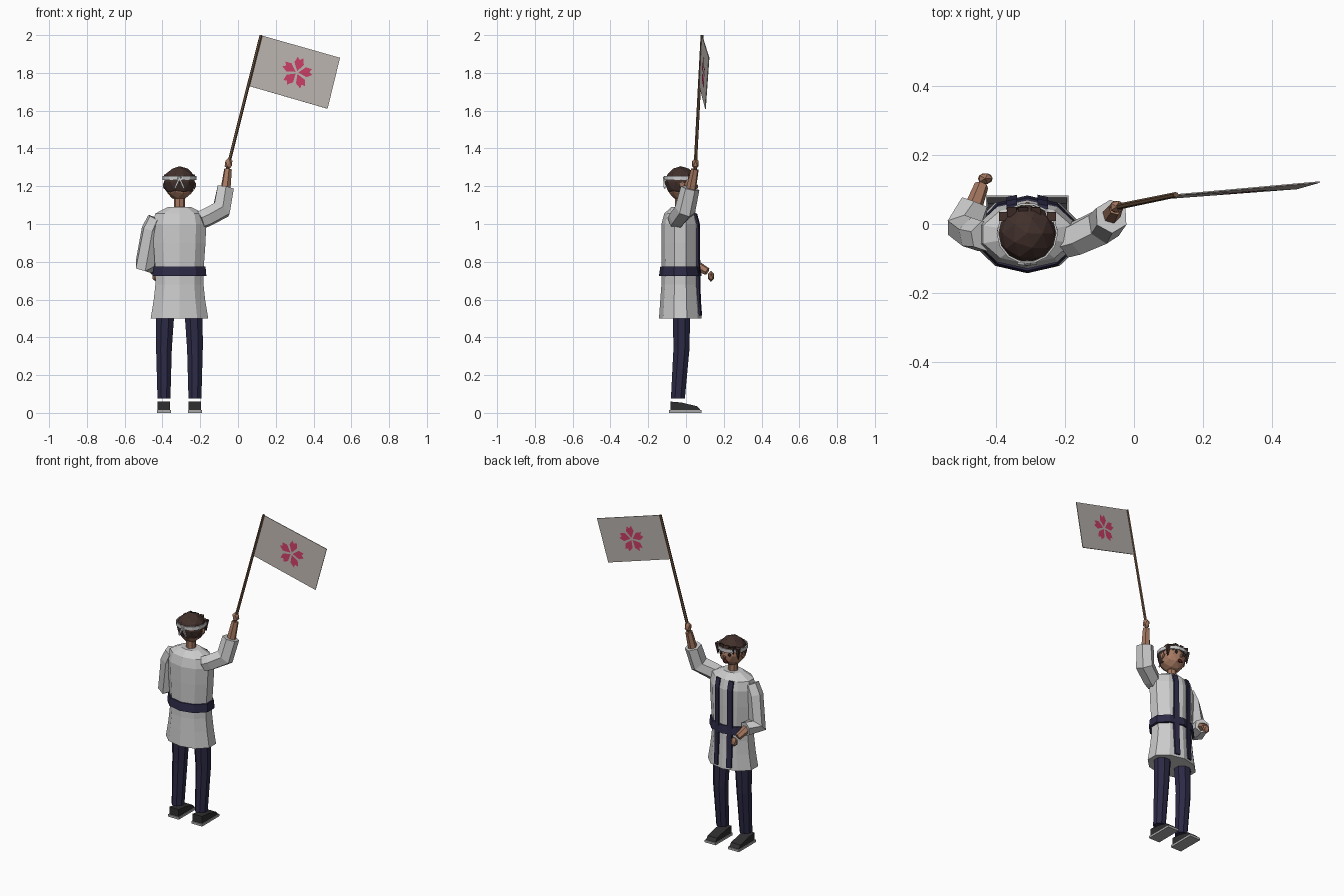
import bpy, bmesh, math
from mathutils import Vector, Matrix

if "Cube" in bpy.data.objects:
    bpy.data.objects.remove(bpy.data.objects["Cube"])

CX, CY = -0.31, -0.03          # body axis


def material(name, r, g, b):
    m = bpy.data.materials.new(name)
    m.diffuse_color = (r, g, b, 1)
    m.use_nodes = True
    m.node_tree.nodes["Principled BSDF"].inputs["Base Color"].default_value = m.diffuse_color
    return m


CLOTH = material("pale_cloth", 0.72, 0.72, 0.74)
NAVY = material("navy", 0.025, 0.023, 0.06)
SKIN = material("skin", 0.38, 0.19, 0.12)
HAIR = material("hair", 0.055, 0.03, 0.025)
DARK = material("dark", 0.03, 0.028, 0.03)
SOLE = material("sole", 0.4, 0.4, 0.4)
WOOD = material("wood", 0.16, 0.09, 0.05)
FLAG = material("flag_cloth", 0.5, 0.46, 0.43)
PINK = material("flower_pink", 0.6, 0.05, 0.14)
MOUTH = material("mouth_red", 0.09, 0.015, 0.015)


def finish(bm, name, mat):
    bmesh.ops.recalc_face_normals(bm, faces=bm.faces)
    me = bpy.data.meshes.new(name)
    bm.to_mesh(me)
    bm.free()
    me.materials.append(mat)
    ob = bpy.data.objects.new(name, me)
    bpy.context.collection.objects.link(ob)
    return ob


def skin_rings(name, rings, mat, cap=True):
    bm = bmesh.new()
    vs = [[bm.verts.new(p) for p in r] for r in rings]
    n = len(vs[0])
    for a, b in zip(vs, vs[1:]):
        for i in range(n):
            j = (i + 1) % n
            bm.faces.new((a[i], a[j], b[j], b[i]))
    if cap:
        bm.faces.new(vs[0])
        bm.faces.new(vs[-1])
    return finish(bm, name, mat)


def loft(name, rows, mat, n, phase=0, cap=True):
    # rows: x, y, z, rx, ry of horizontal rings
    return skin_rings(name, [[(x + rx * math.cos(phase + 2 * math.pi * i / n),
                               y + ry * math.sin(phase + 2 * math.pi * i / n), z)
                              for i in range(n)] for x, y, z, rx, ry in rows], mat, cap)


def tube(name, path, mat, n=6):
    # path: x, y, z, radius; rings are turned to follow the path
    pts = [Vector(p[:3]) for p in path]
    rings, side = [], None
    for k, p in enumerate(pts):
        a = (p - pts[k - 1]).normalized() if k else Vector()
        b = (pts[k + 1] - p).normalized() if k < len(pts) - 1 else Vector()
        t = (a + b).normalized()
        side = t.orthogonal() if side is None else side - t * side.dot(t)
        side.normalize()
        up = t.cross(side)
        r = path[k][3]
        rings.append([p + r * (side * math.cos(2 * math.pi * i / n) + up * math.sin(2 * math.pi * i / n))
                      for i in range(n)])
    return skin_rings(name, rings, mat)


def ball(name, loc, size, mat, sub=1, keep=None):
    bm = bmesh.new()
    bmesh.ops.create_icosphere(bm, subdivisions=sub, radius=1)
    if keep:
        bad = [f for f in bm.faces if not keep(f.calc_center_median())]
        bmesh.ops.delete(bm, geom=bad, context='FACES')
    bm.transform(Matrix.Translation(loc) @ Matrix.Diagonal((*size, 1)))
    return finish(bm, name, mat)


def prism(name, profile, x0, x1, mat):
    # side profile (y, z) extruded across x
    return skin_rings(name, [[(x, y, z) for y, z in profile] for x in (x0, x1)], mat)


# tunic: z, half width, half depth
TUNIC = [(0.50, 0.160, 0.113), (0.60, 0.143, 0.106), (0.68, 0.134, 0.100), (0.75, 0.134, 0.098),
         (0.90, 0.145, 0.100), (1.00, 0.149, 0.100), (1.055, 0.135, 0.085), (1.09, 0.065, 0.048)]
PH = math.pi / 2
loft("tunic", [(CX, CY, z, rx, ry) for z, rx, ry in TUNIC], CLOTH, 10, PH)
loft("belt", [(CX, CY, 0.725, 0.15, 0.113), (CX, CY, 0.775, 0.145, 0.106)], NAVY, 10, PH)

# navy stripes lying on the tunic front
for s, tag in ((-1, "left"), (1, "right")):
    rings = []
    for z, rx, ry in [(0.515, 0.158, 0.112)] + TUNIC[1:7]:
        ring = []
        for dx, lift in ((0.03, 0.0), (0.06, 0.0), (0.06, 0.01), (0.03, 0.01)):
            y = CY + ry * (1 - 0.19 * dx / (0.588 * rx)) + lift
            if z in (0.75, 0.68) and lift:
                y += 0.004
            ring.append((CX + s * dx, y, z))
        rings.append(ring)
    skin_rings("stripe_" + tag, rings, NAVY)

    # trouser leg, shoe and sole
    x = CX + s * 0.082
    loft("trouser_" + tag, [(x, -0.043, 0.075, 0.037, 0.04), (x, -0.024, 0.34, 0.045, 0.046),
                            (x - s * 0.008, -0.024, 0.56, 0.053, 0.05)], NAVY, 8, math.pi / 8)
    prism("shoe_" + tag, [(-0.083, 0.013), (-0.083, 0.06), (-0.025, 0.055), (0.06, 0.035), (0.078, 0.013)],
          x - 0.033, x + 0.033, DARK)
    prism("sole_" + tag, [(-0.09, 0), (-0.09, 0.014), (0.083, 0.014), (0.083, 0)],
          x - 0.038, x + 0.038, SOLE)

    # face details and ears
    ball("eye_" + tag, (CX + s * 0.03, 0.048, 1.218), (0.01, 0.007, 0.012), DARK)
    tube("brow_" + tag, [(CX + s * 0.017, 0.056, 1.237, 0.004), (CX + s * 0.045, 0.042, 1.237, 0.004)], HAIR, 4)
    ball("ear_" + tag, (CX + s * 0.079, -0.02, 1.205), (0.01, 0.017, 0.022), SKIN)
    # side locks, band tails
    tube("side_lock_" + tag, [(CX + s * 0.07, 0.022, 1.26, 0.018), (CX + s * 0.072, 0.018, 1.19, 0.003)], HAIR, 4)
    tube("band_tail_" + tag, [(CX, -0.116, 1.243, 0.007), (CX + s * 0.024, -0.113, 1.19, 0.006)], CLOTH, 4)

# neck, head, hair
loft("neck", [(CX, CY, 1.07, 0.03, 0.03), (CX, CY, 1.16, 0.028, 0.028)], SKIN, 8)
ball("head", (CX, -0.024, 1.207), (0.076, 0.08, 0.083), SKIN, 2)
ball("hair_cap", (CX, -0.027, 1.22), (0.086, 0.085, 0.086), HAIR, 2,
     lambda c: c.z > 0.32 or (c.y < 0.12 and c.z > -0.8))
ball("nose", (CX, 0.056, 1.198), (0.009, 0.01, 0.013), SKIN)
ball("mouth", (CX, 0.046, 1.168), (0.019, 0.008, 0.014), MOUTH)
for i, dx in enumerate((-0.045, -0.012, 0.025)):
    tube("fringe_%d" % i, [(CX + dx, 0.035, 1.268, 0.02), (CX + dx * 1.2, 0.056 - abs(dx) * 0.3, 1.228, 0.002)], HAIR, 4)
ring = [(0.083, 1.233), (0.089, 1.233), (0.089, 1.254), (0.083, 1.254)]
skin_rings("headband", [[(CX + r * math.cos(a), CY + 0.003 + r * math.sin(a), z)
                         for a in [i * math.pi / 7 for i in range(14)]]
                        for r, z in ring + ring[:1]], CLOTH, cap=False)
ball("band_knot", (CX, -0.114, 1.243), (0.012, 0.009, 0.012), CLOTH)

# raised arm
tube("raised_sleeve", [(-0.20, -0.05, 1.02, 0.05), (-0.165, -0.04, 1.035, 0.052), (-0.088, -0.005, 1.075, 0.056),
                       (-0.066, 0.022, 1.19, 0.05)], CLOTH)
tube("raised_forearm", [(-0.07, 0.02, 1.15, 0.029), (-0.053, 0.047, 1.29, 0.021)], SKIN)
ball("raised_hand", (-0.05, 0.05, 1.32), (0.023, 0.02, 0.032), SKIN)

# bent arm
tube("bent_sleeve", [(-0.435, -0.035, 1.03, 0.045), (-0.463, -0.03, 0.97, 0.05), (-0.492, -0.015, 0.79, 0.057),
                     (-0.462, 0.062, 0.785, 0.045)], CLOTH)
tube("bent_forearm", [(-0.47, 0.04, 0.79, 0.027), (-0.443, 0.112, 0.748, 0.021)], SKIN)
ball("bent_hand", (-0.432, 0.132, 0.723), (0.024, 0.018, 0.03), SKIN)

# pole and flag
tube("flag_pole", [(-0.058, 0.048, 1.285, 0.009), (0.122, 0.085, 2.0, 0.008)], WOOD)
tl, tr = Vector((0.125, 0.085, 1.998)), Vector((0.54, 0.122, 1.88))
br, bl = Vector((0.474, 0.103, 1.61)), Vector((0.06, 0.072, 1.73))
U, V = (tr - tl).normalized(), (tl - bl).normalized()
N = U.cross(V).normalized()
skin_rings("flag", [[p + N * d for p in (tl, tr, br, bl)] for d in (-0.002, 0.002)], FLAG)

# five-petal flower on both faces of the flag
centre = (tl + tr + br + bl) / 4 + U * 0.012
petal = [(0.008, 0), (0.05, 0.026), (0.082, 0.015), (0.068, 0), (0.082, -0.015), (0.05, -0.026)]
bm = bmesh.new()
for d in (-0.005, 0.005):
    for k in range(5):
        a = PH + k * math.tau / 5
        e, f = U * math.cos(a) + V * math.sin(a), V * math.cos(a) - U * math.sin(a)
        pts = [bm.verts.new(centre + N * d + e * r + f * w) for r, w in petal]
        bm.faces.new(pts[:4])
        bm.faces.new([pts[0]] + pts[3:])
finish(bm, "flag_flower", PINK)
